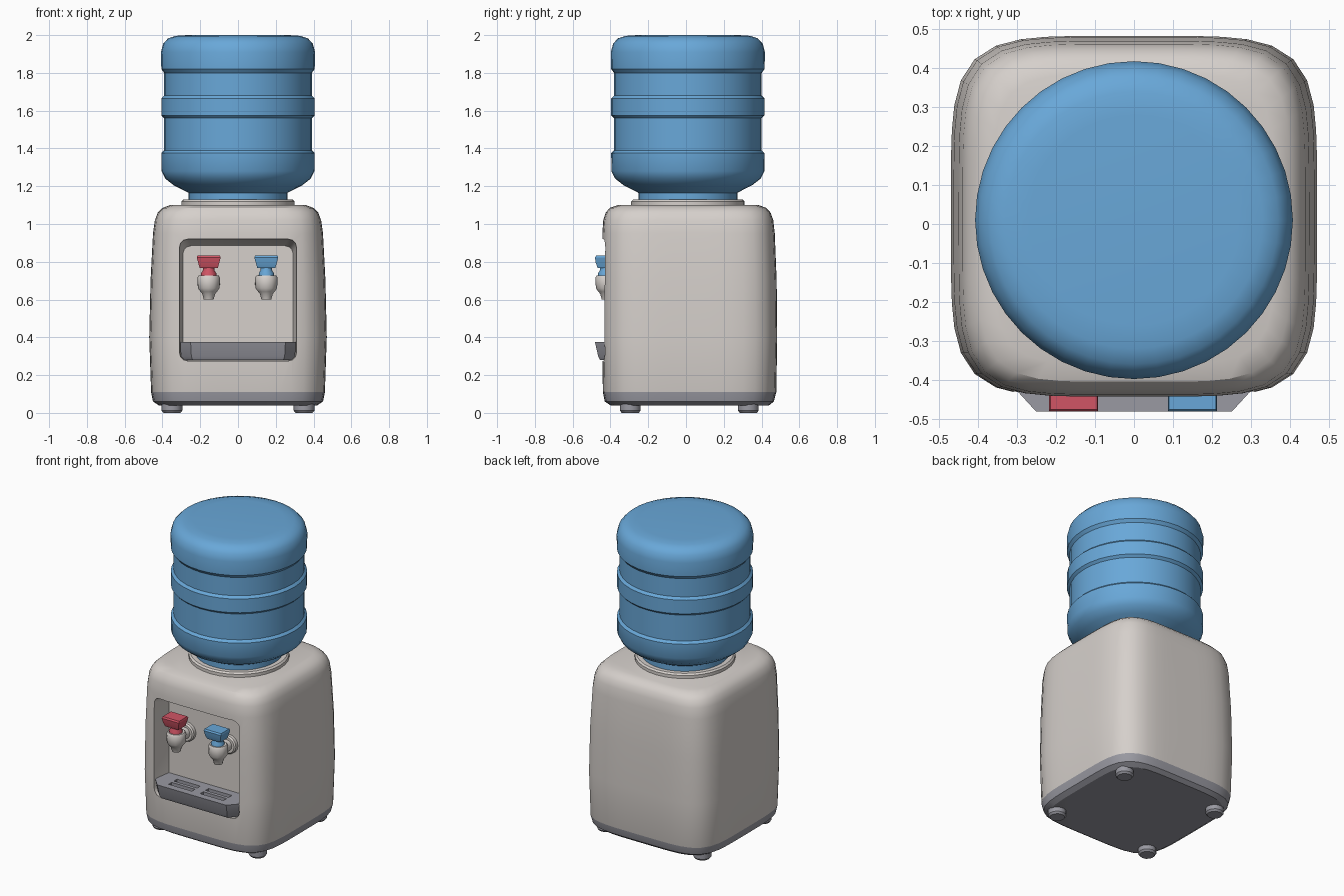
import bpy, bmesh, math
from mathutils import Vector

cube = bpy.data.objects.get("Cube")
if cube:
    bpy.data.objects.remove(cube, do_unlink=True)


def material(name, rgb):
    m = bpy.data.materials.new(name)
    m.use_nodes = True
    m.diffuse_color = (*rgb, 1)
    m.node_tree.nodes["Principled BSDF"].inputs["Base Color"].default_value = (*rgb, 1)
    return m


WHITE = material("warm white plastic", (0.67, 0.63, 0.60))
GREY = material("grey plastic", (0.32, 0.32, 0.36))
BLUE = material("bottle blue", (0.14, 0.39, 0.69))
RED = material("hot tap red", (0.64, 0.09, 0.13))


def loft(name, rings, mats):
    """Skin a stack of equal-length rings and cap both ends."""
    bm = bmesh.new()
    loops = [[bm.verts.new(p) for p in ring] for ring in rings]
    n = len(loops[0])
    for a, b in zip(loops, loops[1:]):
        for i in range(n):
            j = (i + 1) % n
            bm.faces.new((a[i], a[j], b[j], b[i]))
    bm.faces.new(loops[0])
    bm.faces.new(loops[-1])
    bmesh.ops.recalc_face_normals(bm, faces=bm.faces)
    mesh = bpy.data.meshes.new(name)
    bm.to_mesh(mesh)
    bm.free()
    obj = bpy.data.objects.new(name, mesh)
    bpy.context.collection.objects.link(obj)
    for m in mats:
        mesh.materials.append(m)
    return obj


def activate(obj):
    bpy.ops.object.select_all(action="DESELECT")
    obj.select_set(True)
    bpy.context.view_layer.objects.active = obj


def smooth(obj, angle=35):
    activate(obj)
    bpy.ops.object.shade_smooth_by_angle(angle=math.radians(angle))


def cut(obj, cutter):
    cutter.hide_render = True
    mod = obj.modifiers.new("cut", "BOOLEAN")
    mod.operation, mod.object, mod.solver = "DIFFERENCE", cutter, "EXACT"
    activate(obj)
    bpy.ops.object.modifier_apply(modifier=mod.name)
    bpy.data.objects.remove(cutter, do_unlink=True)


def oval(cx, cy, z, rx, ry, n=32, power=2):
    """Horizontal superellipse ring; a higher power is squarer."""
    pts = []
    for i in range(n):
        a = 2 * math.pi * i / n
        c, s = math.cos(a), math.sin(a)
        r = (abs(c) ** power + abs(s) ** power) ** (-1 / power)
        pts.append(Vector((cx + rx * r * c, cy + ry * r * s, z)))
    return pts


def lathe(name, cx, cy, profile, mat, n=32):
    obj = loft(name, [oval(cx, cy, z, r, r, n) for z, r in profile], [mat])
    smooth(obj)
    return obj


def lathe_y(name, cx, cz, profile, mat, n=16):
    """Round part whose axis runs front to back."""
    rings = [[Vector((cx + p.x, y, cz + p.y)) for p in oval(0, 0, 0, r, r, n)]
             for y, r in profile]
    smooth(loft(name, rings, [mat]))


def rect(x0, x1, y0, y1, z):
    return [Vector(p) for p in ((x0, y0, z), (x1, y0, z), (x1, y1, z), (x0, y1, z))]


def opening(y, hx, z0, z1, r=0.045):
    """Upright rounded rectangle ring at depth y."""
    pts = []
    corners = ((hx, z1), (-hx, z1), (-hx, z0), (hx, z0))
    for k, (x, z) in enumerate(corners):
        cx = x - math.copysign(r, x)
        cz = z - r if z == z1 else z + r
        for step in range(4):
            a = math.radians(90 * k + 30 * step)
            pts.append(Vector((cx + r * math.cos(a), y, cz + r * math.sin(a))))
    return pts


# Cabinet: height, half width, front y, back y
sections = [
    (0.04, 0.42, -0.40, 0.44), (0.06, 0.45, -0.43, 0.465), (0.11, 0.46, -0.44, 0.478),
    (0.40, 0.47, -0.445, 0.483), (0.70, 0.463, -0.445, 0.48), (0.95, 0.45, -0.443, 0.47),
    (1.02, 0.44, -0.438, 0.462), (1.06, 0.425, -0.425, 0.448), (1.085, 0.40, -0.405, 0.425),
    (1.10, 0.36, -0.36, 0.385)]
body = loft("cabinet", [oval(0, (f + b) / 2, z, w, (b - f) / 2, 56, 5)
                        for z, w, f, b in sections], [WHITE, GREY])
for face in body.data.polygons:
    face.material_index = int(face.center.z < 0.11)
cut(body, loft("alcove_cutter", [
    opening(-0.60, 0.31, 0.275, 0.92), opening(-0.42, 0.31, 0.275, 0.92),
    opening(-0.30, 0.292, 0.29, 0.885)], [WHITE]))
smooth(body, 30)

# Feet
for sx, side in ((1, "left"), (-1, "right")):
    for y, end in ((-0.295, "front"), (0.33, "back")):
        lathe(f"{end}_{side}_foot", sx * 0.35, y,
              [(0, 0.045), (0.012, 0.055), (0.06, 0.055)], GREY, 12)


# Drip tray with chamfered front corners and slots
def tray_ring(z, front, hx):
    half = [(hx, -0.295), (hx, front + 0.06), (hx - 0.055, front)]
    return [Vector((x, y, z)) for x, y in half] + \
           [Vector((-x, y, z)) for x, y in reversed(half)]


tray = loft("drip_tray", [tray_ring(0.28, -0.455, 0.295), tray_ring(0.30, -0.465, 0.302),
                          tray_ring(0.375, -0.482, 0.306)], [GREY])
for sx in (-1, 1):
    for y in (-0.42, -0.365):
        x = sx * 0.115
        cut(tray, loft("slot_cutter", [rect(x - 0.085, x + 0.085, y - 0.016, y + 0.016, z)
                                       for z in (0.345, 0.42)], [GREY]))
smooth(tray, 25)

# Taps
for x, label, colour in ((-0.155, "hot", RED), (0.15, "cold", BLUE)):
    handle = loft(f"{label}_tap_handle", [
        rect(x - 0.048, x + 0.048, -0.468, -0.395, 0.768),
        rect(x - 0.056, x + 0.056, -0.478, -0.388, 0.795),
        rect(x - 0.063, x + 0.063, -0.482, -0.385, 0.822),
        rect(x - 0.060, x + 0.060, -0.476, -0.390, 0.832)], [colour])
    smooth(handle, 25)
    lathe(f"{label}_tap_stem", x, -0.425,
          [(0.715, 0.04), (0.74, 0.04), (0.755, 0.03), (0.775, 0.03)], colour, 12)
    lathe(f"{label}_tap_body", x, -0.42,
          [(0.60, 0.026), (0.63, 0.034), (0.642, 0.044), (0.66, 0.057),
           (0.715, 0.06), (0.728, 0.052)], WHITE, 12)
    lathe_y(f"{label}_tap_pipe", x, 0.685, [(-0.42, 0.036), (-0.295, 0.036)], WHITE)
    lathe_y(f"{label}_tap_flange", x, 0.685,
            [(-0.33, 0.052), (-0.322, 0.06), (-0.295, 0.06)], WHITE)

# Collar and bottle
lathe("bottle_collar", 0, 0.01, [(1.09, 0.30), (1.12, 0.30), (1.13, 0.29)], WHITE)
lathe("water_bottle", 0, 0.01, [
    (1.12, 0.262), (1.165, 0.262), (1.18, 0.29), (1.205, 0.34), (1.24, 0.385),
    (1.28, 0.405), (1.375, 0.406), (1.39, 0.391), (1.56, 0.391), (1.575, 0.406),
    (1.665, 0.406), (1.68, 0.391), (1.80, 0.391), (1.82, 0.406), (1.91, 0.408),
    (1.955, 0.396), (1.983, 0.37), (1.996, 0.33), (2.0, 0.27)], BLUE, 40)
